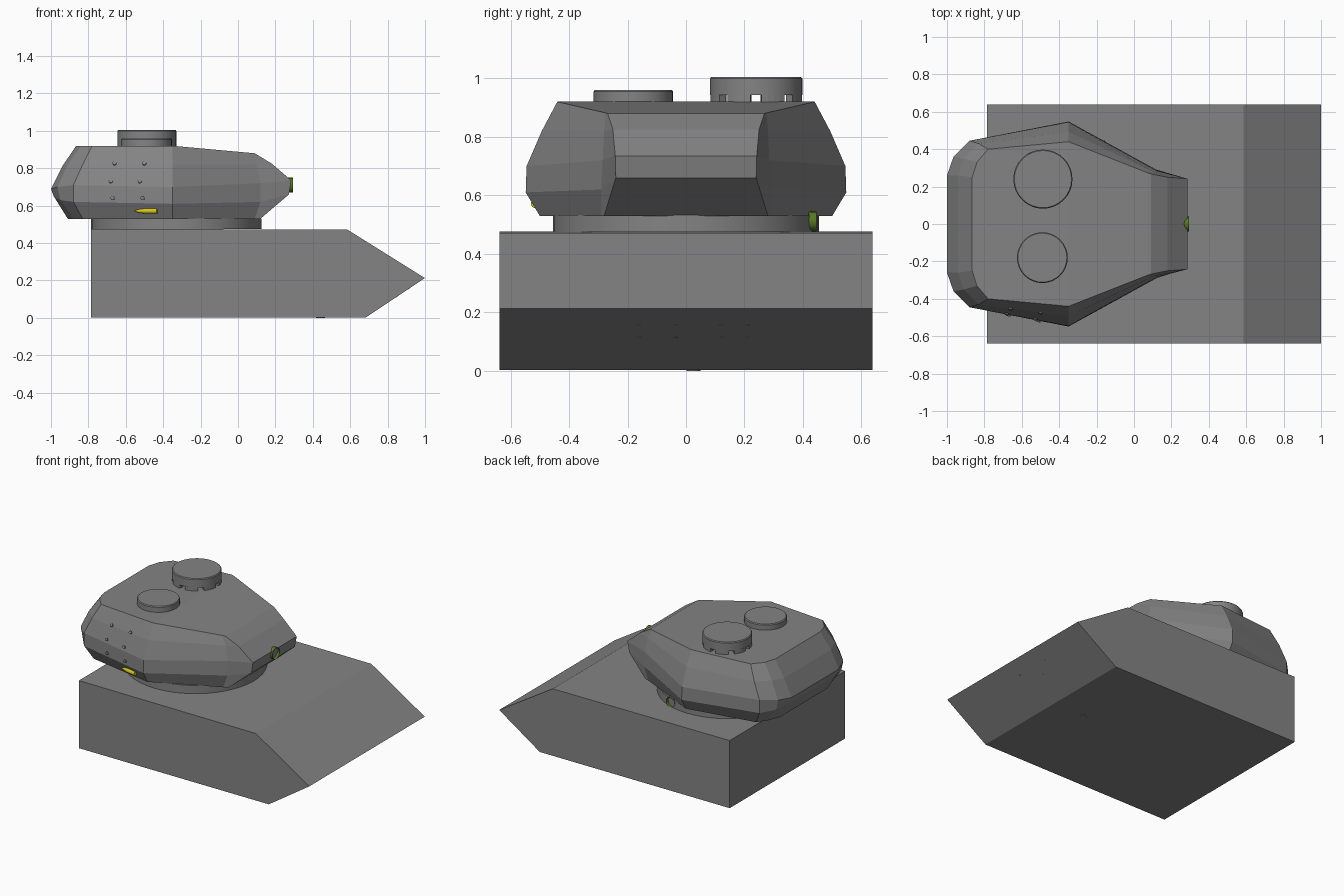
import bpy, bmesh, math
from mathutils import Vector
from mathutils.bvhtree import BVHTree

if "Cube" in bpy.data.objects:
    bpy.data.objects.remove(bpy.data.objects["Cube"])

GREY = (.23, .23, .23, 1)
GREEN = (.09, .19, .015, 1)
YELLOW = (.68, .56, .01, 1)


def paint(color):
    name = "paint_%d" % (hash(color) % 100000)
    mat = bpy.data.materials.get(name) or bpy.data.materials.new(name)
    mat.diffuse_color = color
    mat.use_nodes = True
    mat.node_tree.nodes["Principled BSDF"].inputs["Base Color"].default_value = mat.diffuse_color
    return mat


def finish(bm, name, color=GREY, smooth=False):
    bmesh.ops.recalc_face_normals(bm, faces=bm.faces[:])
    me = bpy.data.meshes.new(name)
    bm.to_mesh(me)
    bm.free()
    ob = bpy.data.objects.new(name, me)
    bpy.context.collection.objects.link(ob)
    me.materials.append(paint(color))
    if smooth:
        bpy.ops.object.select_all(action='DESELECT')
        ob.select_set(True)
        bpy.context.view_layer.objects.active = ob
        bpy.ops.object.shade_smooth_by_angle(angle=math.radians(35))
    return ob


def lathe(name, profile, loc, axis=(0, 0, 1), sides=32, cap=True, color=GREY):
    """Revolve (radius, height) pairs around an axis through loc."""
    bm = bmesh.new()
    rot = Vector((0, 0, 1)).rotation_difference(Vector(axis))
    rings = []
    for r, h in profile:
        ring = []
        for i in range(sides):
            a = 2 * math.pi * i / sides
            p = Vector((r * math.cos(a), r * math.sin(a), h))
            ring.append(bm.verts.new(Vector(loc) + rot @ p))
        rings.append(ring)
    for lo, hi in zip(rings, rings[1:]):
        for i in range(sides):
            j = (i + 1) % sides
            bm.faces.new((lo[i], lo[j], hi[j], hi[i]))
    if cap:
        bm.faces.new(rings[0])
        bm.faces.new(rings[-1])
    return finish(bm, name, color, smooth=True)


# Hull: side profile extruded across the width
bm = bmesh.new()
profile = [(-.785, .003), (.685, .003), (.999, .213), (.585, .472), (-.785, .476)]
left = [bm.verts.new((x, -.638, z)) for x, z in profile]
right = [bm.verts.new((x, .638, z)) for x, z in profile]
bm.faces.new(left)
bm.faces.new(right)
for i in range(5):
    j = (i + 1) % 5
    bm.faces.new((left[i], left[j], right[j], right[i]))
finish(bm, "hull")

# Turret: half outlines (rear to nose) at five levels, mirrored and lofted
levels = [
    [(-.91, .26, .53), (-.88, .34, .53), (-.83, .41, .53), (-.35, .50, .53), (.09, .29, .53), (.12, .28, .53)],
    [(-.985, .26, .65), (-.95, .36, .63), (-.88, .445, .62), (-.35, .548, .61), (.12, .29, .62), (.272, .24, .66)],
    [(-1.0, .26, .69), (-.965, .36, .70), (-.88, .445, .71), (-.35, .545, .70), (.12, .285, .72), (.285, .242, .735)],
    [(-.94, .26, .81), (-.91, .35, .82), (-.83, .43, .82), (-.35, .493, .82), (.10, .28, .82), (.18, .25, .825)],
    [(-.865, .25, .92), (-.84, .33, .92), (-.78, .40, .92), (-.35, .44, .92), (.07, .275, .882), (.09, .268, .88)],
]
bm = bmesh.new()
rings = []
for half in levels:
    full = half + [(x, -y, z) for x, y, z in reversed(half)]
    rings.append([bm.verts.new(p) for p in full])
n = 12
for lo, hi in zip(rings, rings[1:]):
    for i in range(n):
        j = (i + 1) % n
        bm.faces.new((lo[i], lo[j], hi[j], hi[i]))
for ring in (rings[0], rings[-1]):
    for i in range(5):
        bm.faces.new((ring[i], ring[i + 1], ring[n - 2 - i], ring[n - 1 - i]))
bmesh.ops.recalc_face_normals(bm, faces=bm.faces[:])
skin = BVHTree.FromBMesh(bm)
finish(bm, "turret")

# Turret ring
lathe("turret_ring", [(.455, .474), (.455, .532)], (-.33, 0, 0), sides=48)

# Roof hatch and cupola with vision slots
lathe("roof_hatch", [(.136, .91), (.136, .955), (.131, .961)], (-.49, -.18, 0))
lathe("cupola", [(.158, .943), (.158, .999), (.153, 1.005)], (-.487, .24, 0))
bm = bmesh.new()
for k in range(8):
    a0 = 2 * math.pi * k / 8 + .12
    rows = []
    for s in range(5):
        a = a0 + s * .135
        rows.append([bm.verts.new((-.487 + r * math.cos(a), .24 + r * math.sin(a), z))
                     for r, z in ((.130, .915), (.158, .915), (.158, .945), (.130, .945))])
    for p, q in zip(rows, rows[1:]):
        for i in range(4):
            j = (i + 1) % 4
            bm.faces.new((p[i], p[j], q[j], q[i]))
    bm.faces.new(rows[0])
    bm.faces.new(rows[-1])
finish(bm, "cupola_legs")

# Bolts on the turret side, set on its surface
side_bolts = [(-.66, .825), (-.50, .825), (-.68, .73), (-.525, .73), (-.67, .64), (-.51, .64)]
for x, z in side_bolts:
    hit, normal, _, _ = skin.ray_cast(Vector((x, -2, z)), Vector((0, 1, 0)))
    lathe("turret_bolt", [(.011, -.01), (.011, .008)], hit, normal, sides=8)

# Bolts on the lower nose plate
for y in (-.16, -.035, .12, .21):
    for z in (.113, .155):
        x = .685 + .314 * (z - .003) / .21
        lathe("nose_bolt", [(.007, -.01), (.007, .001)], (x, y, z), (.21, 0, -.314), sides=8)

# Drain plug under the hull
lathe("drain_plug", [(.024, 0), (.024, .006)], (.44, .025, 0), sides=12)

# Coloured fittings: open gun and side sockets, pointed marker
lathe("gun_socket", [(.04, .265), (.04, .295)], (0, 0, .71), (1, 0, 0), 16, False, GREEN)
lathe("side_socket", [(.034, 0), (.034, .028)], (-.19, .418, .511), (0, 1, 0), 16, False, GREEN)
hit, normal, _, _ = skin.ray_cast(Vector((-.49, -2, .575)), Vector((0, 1, 0)))
lathe("side_marker", [(.014, -.06), (.014, .005), (.010, .035), (.003, .062)],
      hit + normal * .008, (-1, .2, 0), 12, True, YELLOW)
